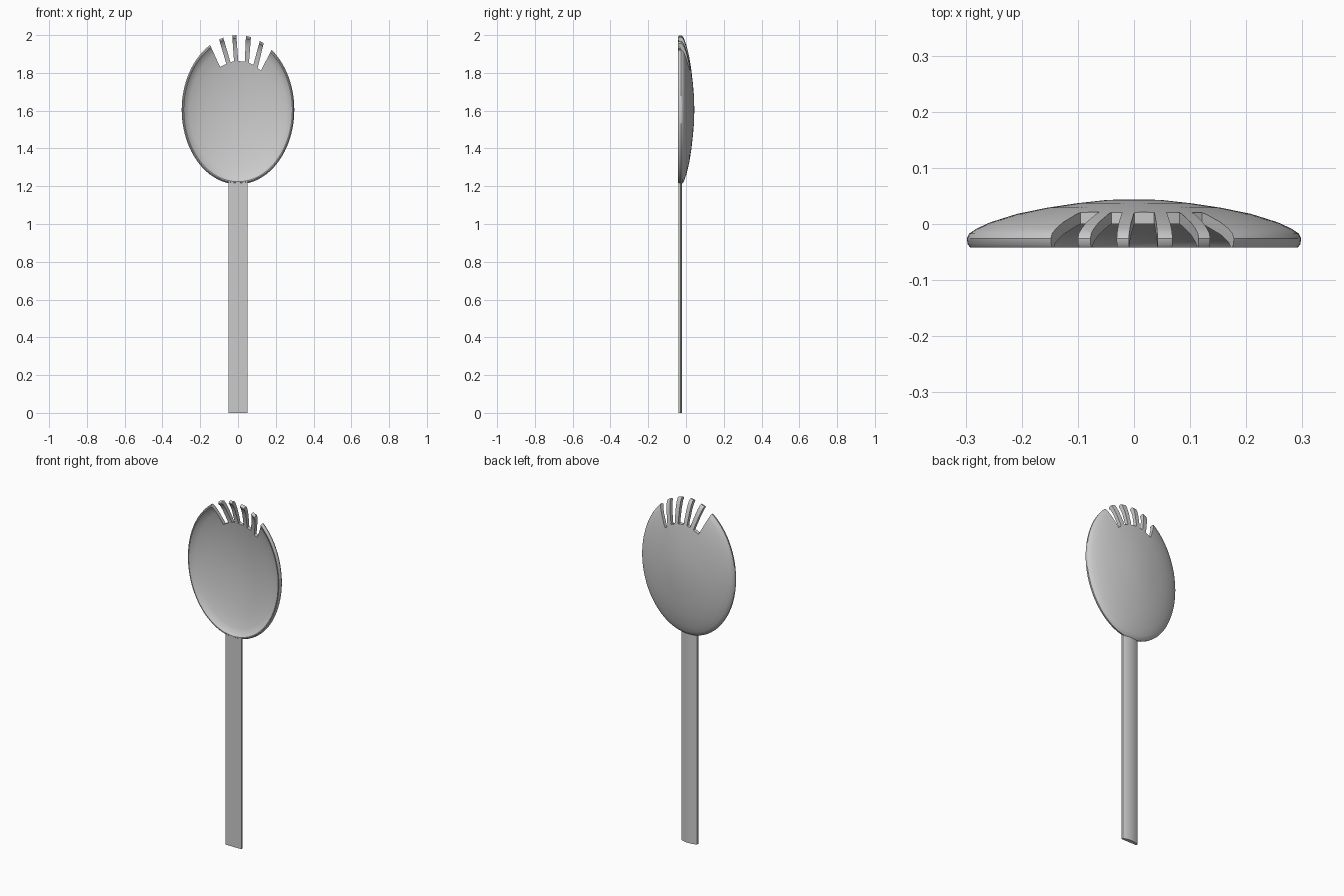
import bpy, bmesh, math

if "Cube" in bpy.data.objects:
    bpy.data.objects.remove(bpy.data.objects["Cube"])


def make_object(name, bm, smooth=True):
    bmesh.ops.recalc_face_normals(bm, faces=bm.faces)
    mesh = bpy.data.meshes.new(name)
    bm.to_mesh(mesh)
    bm.free()
    ob = bpy.data.objects.new(name, mesh)
    bpy.context.collection.objects.link(ob)
    if smooth:
        bpy.ops.object.select_all(action='DESELECT')
        ob.select_set(True)
        bpy.context.view_layer.objects.active = ob
        bpy.ops.object.shade_smooth_by_angle(angle=math.radians(35))
    return ob


def prism(bm, low, high):
    """Close two matching rings of points into a solid."""
    a = [bm.verts.new(p) for p in low]
    b = [bm.verts.new(p) for p in high]
    n = len(a)
    for i in range(n):
        j = (i + 1) % n
        bm.faces.new((a[i], a[j], b[j], b[i]))
    bm.faces.new(a[::-1])
    bm.faces.new(b)


# bowl: thin shell profile (radius fraction, y) swept round an ellipse
RX, RZ, CZ, SEG = 0.298, 0.395, 1.605, 96
profile = [(0.16, 0.043), (0.34, 0.037), (0.52, 0.029), (0.70, 0.018),
           (0.86, 0.003), (0.94, -0.008), (0.985, -0.017), (1.0, -0.026),
           (0.995, -0.036), (0.98, -0.042), (0.965, -0.042), (0.945, -0.033),
           (0.86, -0.019), (0.70, -0.003), (0.52, 0.009), (0.34, 0.017),
           (0.16, 0.022)]
bm = bmesh.new()
rings = []
for f, y in profile:
    ring = []
    for i in range(SEG):
        t = 2 * math.pi * i / SEG
        ring.append(bm.verts.new((RX * f * math.cos(t), y, CZ + RZ * f * math.sin(t))))
    rings.append(ring)
for r0, r1 in zip(rings, rings[1:]):
    for i in range(SEG):
        j = (i + 1) % SEG
        bm.faces.new((r0[i], r0[j], r1[j], r1[i]))
for ring, y in ((rings[0], 0.044), (rings[-1], 0.023)):
    c = bm.verts.new((0, y, CZ))
    for i in range(SEG):
        bm.faces.new((c, ring[i], ring[(i + 1) % SEG]))
bowl = make_object("bowl", bm)

# slots between the tines: bottom left, bottom right, top left, top right (x, z)
slots = [((-.095, 1.832), (-.062, 1.848), (-.148, 1.947), (-.101, 1.98)),
         ((-.040, 1.857), (-.021, 1.862), (-.079, 1.99), (-.031, 2.0)),
         ((.001, 1.863), (.036, 1.859), (-.009, 2.0), (.042, 2.0)),
         ((.058, 1.853), (.081, 1.842), (.069, 1.995), (.117, 1.975)),
         ((.104, 1.826), (.121, 1.812), (.138, 1.965), (.180, 1.925))]


def extend(a, b, t=1.3):
    return (a[0] + (b[0] - a[0]) * t, a[1] + (b[1] - a[1]) * t)


bm = bmesh.new()
for bl, br, tl, tr in slots:
    outline = (bl, br, extend(br, tr), extend(bl, tl))
    prism(bm, [(x, -0.2, z) for x, z in outline], [(x, 0.2, z) for x, z in outline])
cutter = make_object("slot_cutter", bm, smooth=False)
cutter.hide_render = True
cutter.display_type = 'WIRE'
mod = bowl.modifiers.new("slots", 'BOOLEAN')
mod.operation = 'DIFFERENCE'
mod.solver = 'EXACT'
mod.object = cutter

# handle: flat front, gently rounded back
section = [(-0.05, -0.041), (0.05, -0.041)]
for i in range(11):
    x = 0.05 - 0.01 * i
    section.append((x, -0.030 + 0.010 * (1 - (x / 0.05) ** 2)))
bm = bmesh.new()
prism(bm, [(x, y, 0) for x, y in section], [(x, y, 1.223) for x, y in section])
make_object("handle", bm)
